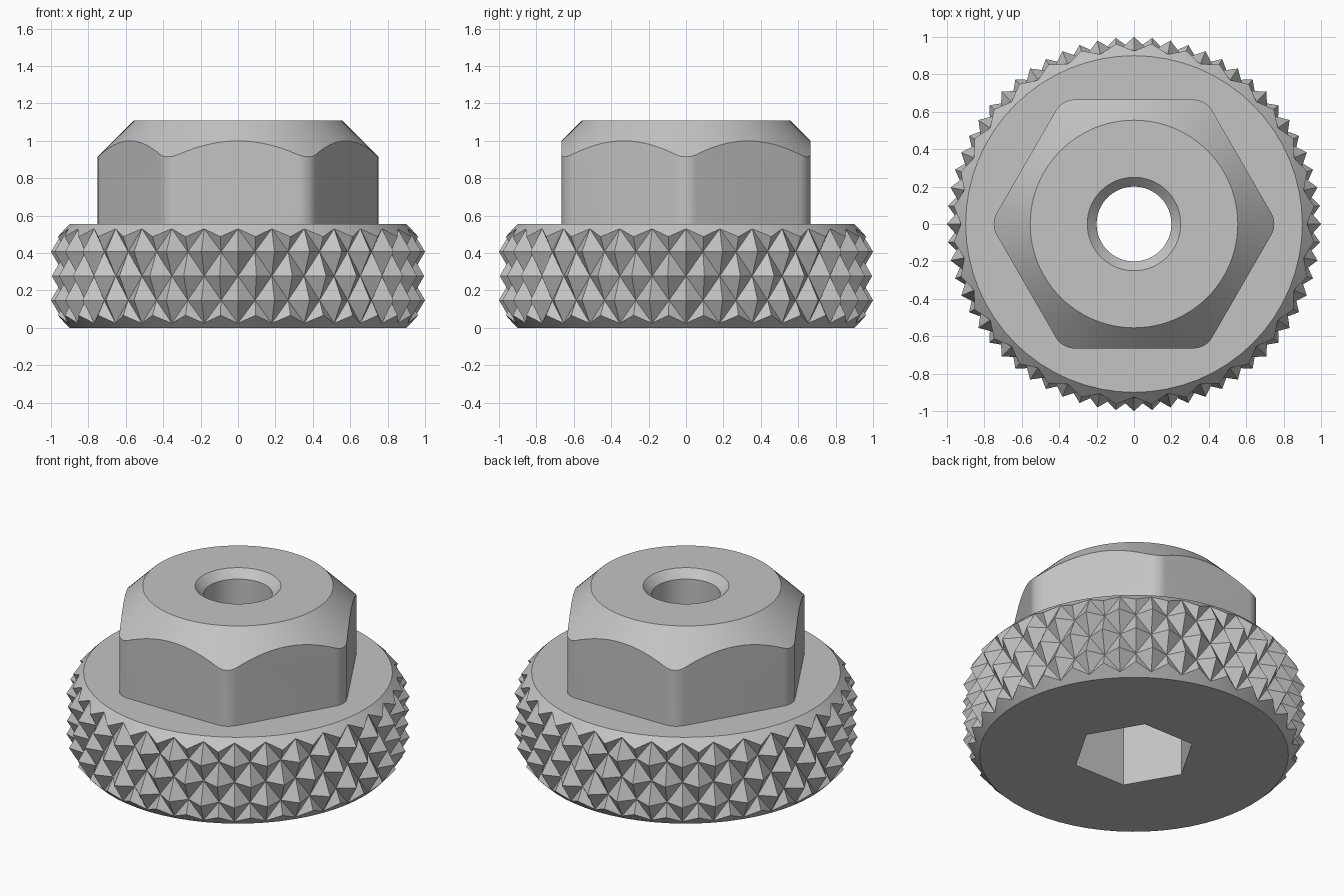
import bpy
from math import cos, sin, pi, radians

cube = bpy.data.objects.get("Cube")
if cube:
    bpy.data.objects.remove(cube, do_unlink=True)

steel = bpy.data.materials.new("grey_steel")
steel.use_nodes = True
grey = (0.55, 0.55, 0.55, 1)
steel.diffuse_color = grey
steel.node_tree.nodes["Principled BSDF"].inputs["Base Color"].default_value = grey


def loft(name, rings, split=False):
    """Closed solid through rings of equal point count, capped at both ends.
    With split, quads become triangles whose diagonals alternate like a knurl."""
    n = len(rings[0])
    verts = [p for ring in rings for p in ring]
    faces = [tuple(reversed(range(n))), tuple(range(len(verts) - n, len(verts)))]
    for i in range(len(rings) - 1):
        for j in range(n):
            a, b = i * n + j, i * n + (j + 1) % n
            c, d = b + n, a + n
            if not split:
                faces.append((a, b, c, d))
            elif (i + j) % 2:
                faces += [(a, b, c), (a, c, d)]
            else:
                faces += [(a, b, d), (b, c, d)]
    mesh = bpy.data.meshes.new(name)
    mesh.from_pydata(verts, [], faces)
    mesh.materials.append(steel)
    obj = bpy.data.objects.new(name, mesh)
    bpy.context.scene.collection.objects.link(obj)
    return obj


def circle(r, z, n=96):
    return [(r * cos(2 * pi * j / n), r * sin(2 * pi * j / n), z) for j in range(n)]


def hexagon(corner, fillet, z, steps):
    """Hexagon outline with rounded corners, one corner on +x."""
    centre = corner - fillet / cos(pi / 6)
    points = []
    for k in range(6):
        a = k * pi / 3
        for s in range(steps + 1):
            t = a + radians(-30 + 60 * s / steps)
            points.append((centre * cos(a) + fillet * cos(t),
                           centre * sin(a) + fillet * sin(t), z))
    return points


def apply_boolean(obj, tool, operation):
    mod = obj.modifiers.new("cut", "BOOLEAN")
    mod.operation, mod.solver, mod.object = operation, "EXACT", tool
    bpy.ops.object.select_all(action="DESELECT")
    bpy.context.view_layer.objects.active = obj
    obj.select_set(True)
    bpy.ops.object.modifier_apply(modifier=mod.name)


# Knurled collar: alternating peaks and groove crossings, trimmed by chamfers
TEETH, MID, ROW = 32, 0.2775, 0.13
ROOT, TIP, EDGE = 0.925, 1.0, 1.455


def knurl_ring(k):
    ring = []
    side = 1 if k > 0 else -1
    for j in range(2 * TEETH):
        peak = (k + j) % 2 == 1
        r, z = (TIP if peak else ROOT), MID + k * ROW
        if abs(k) == 2:
            offset = 0.21 if peak else 0.2525
            z, r = MID + side * offset, EDGE - MID - offset
        a = pi * j / TEETH
        ring.append((r * cos(a), r * sin(a), z))
    return ring


collar = loft("knurled_collar",
              [circle(0.9, 0, 2 * TEETH)] + [knurl_ring(k) for k in range(-2, 3)]
              + [circle(0.9, 0.555, 2 * TEETH)], split=True)

# Hexagonal head with rounded corners and a conical top chamfer
head = loft("hex_head", [hexagon(0.768, 0.116, z, 8) for z in (0.555, 1.2)])
cone = loft("chamfer_cutter", [circle(0.9, 0.5), circle(0.9, 0.765), circle(0.555, 1.11)])

# Through bore with countersink, and hex socket underneath
bore = loft("bore_cutter", [circle(0.2, 0.4, 64), circle(0.2, 1.06, 64), circle(0.26, 1.12, 64)])
socket = loft("socket_cutter", [[(p[0], p[1], z) for p in circle(0.36, 0, 6)] for z in (-0.1, 0.5)])

apply_boolean(head, cone, "INTERSECT")
apply_boolean(head, bore, "DIFFERENCE")
apply_boolean(collar, socket, "DIFFERENCE")
apply_boolean(collar, bore, "DIFFERENCE")

for tool in (cone, bore, socket):
    bpy.data.objects.remove(tool, do_unlink=True)

# Smooth round surfaces, keep crisp edges
for obj in (collar, head):
    bpy.ops.object.select_all(action="DESELECT")
    bpy.context.view_layer.objects.active = obj
    obj.select_set(True)
    bpy.ops.object.shade_smooth_by_angle(angle=radians(25))
